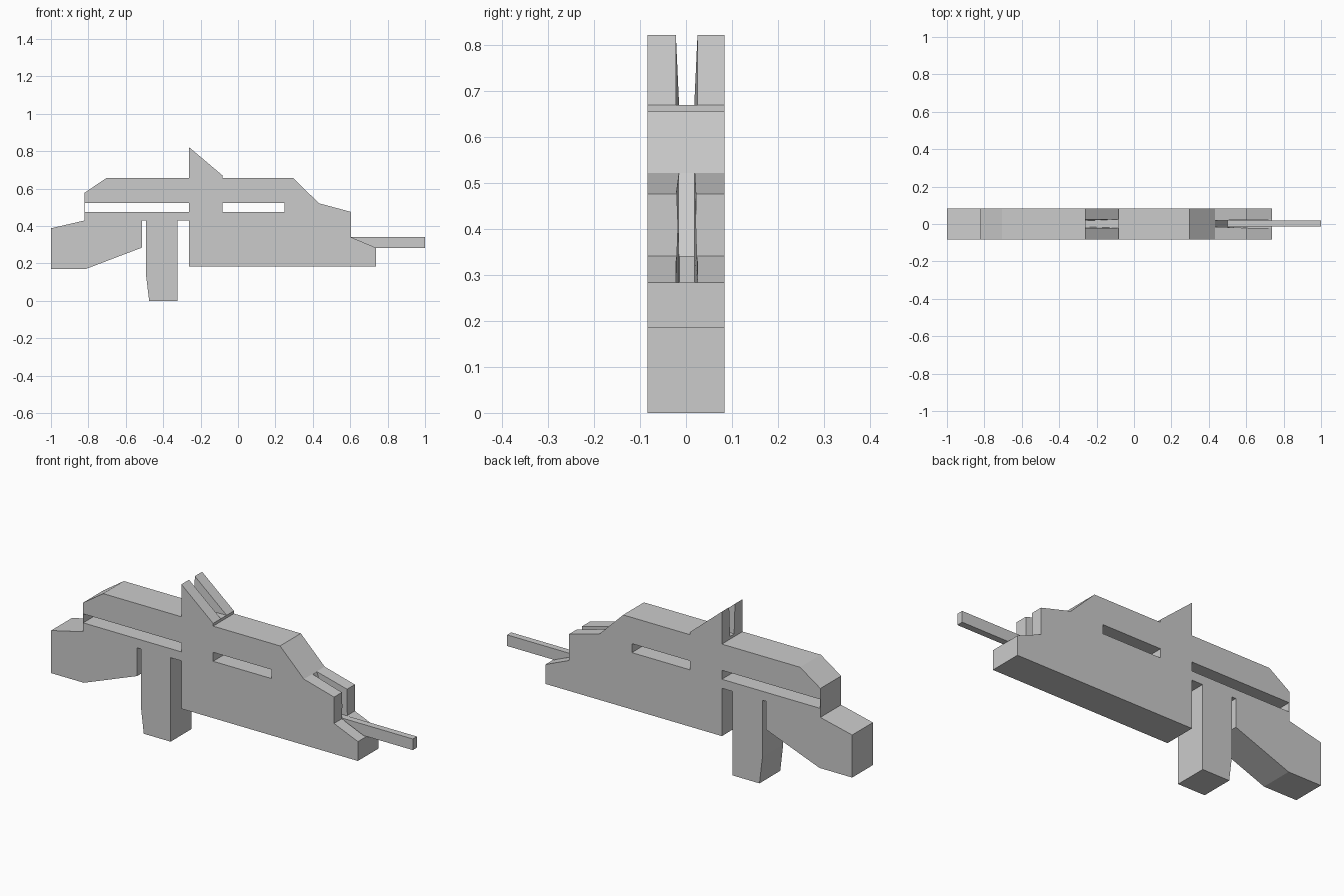
import bpy, bmesh

if "Cube" in bpy.data.objects:
    bpy.data.objects.remove(bpy.data.objects["Cube"], do_unlink=True)

BACK, FRONT = 0.084, -0.084

grey = bpy.data.materials.new("plain grey")
grey.use_nodes = True
GREY = (0.6, 0.6, 0.6, 1)
grey.diffuse_color = GREY
grey.node_tree.nodes["Principled BSDF"].inputs["Base Color"].default_value = GREY


def extrude(name, profile, near, far):
    """Solid from an x-z profile; near and far give y, fixed or per corner."""
    bm = bmesh.new()
    sides = []
    for depth in (near, far):
        ys = depth if isinstance(depth, list) else [depth] * len(profile)
        sides.append([bm.verts.new((x, y, z)) for (x, z), y in zip(profile, ys)])
    a, b = sides
    bm.faces.new(a)
    bm.faces.new(b[::-1])
    for i in range(len(a)):
        j = (i + 1) % len(a)
        bm.faces.new((a[i], b[i], b[j], a[j]))
    bmesh.ops.recalc_face_normals(bm, faces=bm.faces[:])
    mesh = bpy.data.meshes.new(name)
    bm.to_mesh(mesh)
    bm.free()
    mesh.materials.append(grey)
    obj = bpy.data.objects.new(name, mesh)
    bpy.context.collection.objects.link(obj)
    return obj


def rect(x0, x1, z0, z1):
    return [(x0, z0), (x1, z0), (x1, z1), (x0, z1)]


def cut(target, cutter):
    mod = target.modifiers.new("cut", 'BOOLEAN')
    mod.operation = 'DIFFERENCE'
    mod.solver = 'EXACT'
    mod.object = cutter
    bpy.context.view_layer.objects.active = target
    bpy.ops.object.modifier_apply(modifier=mod.name)
    bpy.data.objects.remove(cutter, do_unlink=True)


# Body with rear stock and grip in one outline
stock = [(-0.82, 0.43), (-1, 0.388), (-1, 0.17), (-0.815, 0.17), (-0.513, 0.285), (-0.513, 0.43)]
grip = [(-0.492, 0.43), (-0.492, 0.14), (-0.475, 0), (-0.323, 0), (-0.323, 0.43)]
fore_end = [(-0.262, 0.43), (-0.262, 0.185), (0.738, 0.185), (0.738, 0.284),
            (0.603, 0.341), (0.603, 0.476), (0.432, 0.522), (0.297, 0.656)]
deck = [(-0.082, 0.656), (-0.082, 0.67), (-0.262, 0.67), (-0.262, 0.656),
        (-0.705, 0.656), (-0.82, 0.578)]
body = extrude("body", stock + grip + fore_end + deck, FRONT, BACK)

# Two side slots; the rear one leaves only a thin end wall
for x0, x1 in ((-0.818, -0.262), (-0.082, 0.248)):
    cut(body, extrude("slot_cutter", rect(x0, x1, 0.476, 0.522), -0.2, 0.2))

# Groove for the barrel, narrowing to the rear
groove = [(0.43, 0.53), (0.5, 0.341), (0.5, 0.284), (0.603, 0.284),
          (0.8, 0.284), (0.8, 0.53), (0.603, 0.53)]
narrow = [1, 1, 1, 0, 0, 0, 0]
cut(body, extrude("groove_cutter", groove,
                  [-0.015 if n else -0.022 for n in narrow],
                  [0.019 if n else 0.025 for n in narrow]))

# Barrel
extrude("barrel", rect(0.5, 1, 0.284, 0.341), -0.014, 0.019)

# Pair of sight blades with leaning inner walls
blade = [(-0.262, 0.67), (-0.082, 0.67), (-0.262, 0.822)]
extrude("sight_blade_front", blade, FRONT, [-0.015, -0.022, -0.022])
extrude("sight_blade_back", blade, BACK, [0.018, 0.025, 0.025])
